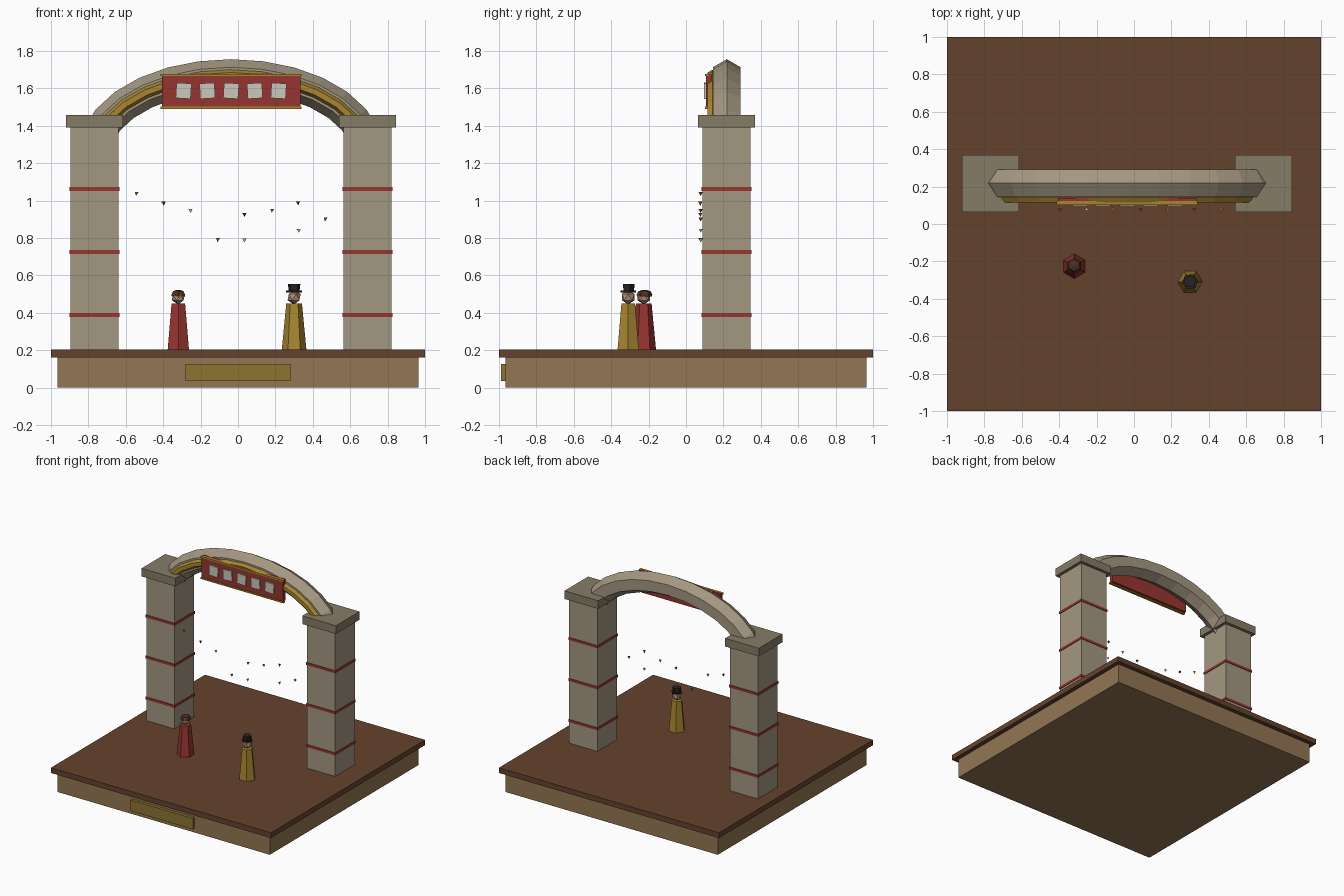
import bpy, bmesh, math
from mathutils import Vector, Matrix

if "Cube" in bpy.data.objects:
    bpy.data.objects.remove(bpy.data.objects["Cube"])

CX, CY = -0.037, 0.216          # gateway centre


def material(name, r, g, b):
    m = bpy.data.materials.new(name)
    m.diffuse_color = (r, g, b, 1)
    m.use_nodes = True
    m.node_tree.nodes["Principled BSDF"].inputs["Base Color"].default_value = m.diffuse_color
    return m


WOOD = material("dark_wood", 0.13, 0.055, 0.026)
SAND = material("sandy_wood", 0.29, 0.18, 0.085)
STONE = material("stone", 0.37, 0.31, 0.22)
CAPSTONE = material("cap_stone", 0.24, 0.20, 0.135)
RED = material("red", 0.31, 0.035, 0.03)
GOLD = material("gold", 0.39, 0.235, 0.03)
BRASS = material("brass", 0.27, 0.175, 0.03)
PALE = material("pale", 0.6, 0.57, 0.5)
SKIN = material("skin", 0.45, 0.28, 0.18)
HAIR = material("hair", 0.07, 0.03, 0.02)
BLACK = material("black", 0.02, 0.018, 0.016)


def finish(name, bm, mat):
    bmesh.ops.recalc_face_normals(bm, faces=bm.faces)
    me = bpy.data.meshes.new(name)
    bm.to_mesh(me)
    bm.free()
    me.materials.append(mat)
    ob = bpy.data.objects.new(name, me)
    bpy.context.collection.objects.link(ob)
    return ob


def box(name, x, y, z, mat):
    """Box from (min, max) pairs."""
    bm = bmesh.new()
    size = [b - a for a, b in (x, y, z)]
    mid = [(a + b) / 2 for a, b in (x, y, z)]
    bmesh.ops.create_cube(bm, size=1, matrix=Matrix.LocRotScale(mid, None, size))
    return finish(name, bm, mat)


def loft(name, rings, mat):
    """Skin closed rings of points and cap both ends."""
    bm = bmesh.new()
    rows = [[bm.verts.new(p) for p in ring] for ring in rings]
    n = len(rows[0])
    for a, b in zip(rows, rows[1:]):
        for i in range(n):
            bm.faces.new((a[i], a[(i + 1) % n], b[(i + 1) % n], b[i]))
    bm.faces.new(rows[0])
    bm.faces.new(rows[-1])
    return finish(name, bm, mat)


def frustum(name, x, y, levels, sides, turn, mat):
    """Upright faceted solid through (radius, z) levels."""
    angles = [turn + math.tau * i / sides for i in range(sides)]
    loft(name, [[(x + r * math.cos(a), y + r * math.sin(a), z) for a in angles]
                for r, z in levels], mat)


def arch(name, y, radius, mat, a=0.73, b=0.42, z0=1.25, steps=14):
    """Six-sided tube along a half ellipse."""
    rings = []
    for i in range(steps + 1):
        t = math.pi * i / steps
        p = Vector((CX + a * math.cos(t), y, z0 + b * math.sin(t)))
        n = Vector((b * math.cos(t), 0, a * math.sin(t))).normalized()
        rings.append([p + radius * (n * math.cos(k * math.pi / 3)
                      + Vector((0, math.sin(k * math.pi / 3), 0))) for k in range(6)])
    loft(name, rings, mat)


# Plinth, floor slab and plaque
box("plinth", (-0.965, 0.965), (-0.965, 0.965), (0, 0.16), SAND)
box("floor_slab", (-1, 1), (-1, 1), (0.16, 0.203), WOOD)
box("plaque", (-0.282, 0.282), (-0.99, -0.96), (0.036, 0.126), BRASS)


def square(name, cx, half, z, mat):
    box(name, (cx - half, cx + half), (CY - half, CY + half), z, mat)


# Pillars with red bands and caps
for side, s in (("left", -1), ("right", 1)):
    px = CX + s * 0.73
    square(side + "_pillar", px, 0.128, (0.2, 1.4), STONE)
    square(side + "_pillar_cap", px, 0.153, (1.39, 1.457), CAPSTONE)
    for i in range(3):
        z = 0.388 + i * 0.337
        square(f"{side}_band_{i + 1}", px, 0.133, (z - 0.01, z + 0.01), RED)

# Arch and its gold trim
arch("stone_arch", 0.218, 0.086, STONE)
arch("gold_arch_trim", 0.142, 0.03, GOLD)

# Sign board, gold edging and blank panels
box("sign_board", (CX - 0.37, CX + 0.37), (0.107, 0.14), (1.5, 1.675), RED)
for part, z in (("bottom", 1.497), ("top", 1.671)):
    box(f"sign_{part}_edge", (CX - 0.377, CX + 0.377), (0.102, 0.122),
        (z - 0.006, z + 0.006), GOLD)
for i in range(5):
    ob = box(f"sign_panel_{i + 1}", (-0.04, 0.04), (-0.006, 0.006), (-0.041, 0.041), PALE)
    ob.location = (CX + 0.127 * (i - 2), 0.102, 1.587)
    ob.rotation_euler.y = 0.06 * (-1) ** i

# Small hanging pennants
spots = [(-0.545, 1.037), (-0.397, 0.985), (-0.253, 0.947), (-0.11, 0.79),
         (0.035, 0.925), (0.035, 0.788), (0.18, 0.947), (0.322, 0.987),
         (0.325, 0.84), (0.465, 0.9)]
for i, (x, z) in enumerate(spots):
    frustum(f"pennant_{i + 1}", x, 0.078, [(0.002, z - 0.01), (0.013, z + 0.009)],
            3, i * 0.7, (GOLD, RED, PALE)[i % 3])


def head(name, x, y):
    bm = bmesh.new()
    bmesh.ops.create_icosphere(bm, subdivisions=1, radius=0.039,
                               matrix=Matrix.Translation((x, y, 0.484)))
    finish(name, bm, SKIN)


# Figure with dark hair
x, y = -0.319, -0.226
frustum("left_figure_robe", x, y, [(0.066, 0.2), (0.042, 0.45)], 6, math.pi / 6, RED)
head("left_figure_head", x, y)
frustum("left_figure_hair", x, y + 0.004,
        [(0.04, 0.487), (0.042, 0.497), (0.032, 0.516), (0.012, 0.522)], 6, math.pi / 6, HAIR)

# Figure with hat
x, y = 0.3, -0.309
frustum("right_figure_robe", x, y, [(0.066, 0.2), (0.042, 0.45)], 6, 0, GOLD)
head("right_figure_head", x, y)
frustum("hat_brim", x, y, [(0.043, 0.51), (0.043, 0.519)], 6, 0.2, BLACK)
frustum("hat_crown", x, y, [(0.03, 0.515), (0.035, 0.553)], 5, 0.3, BLACK)
